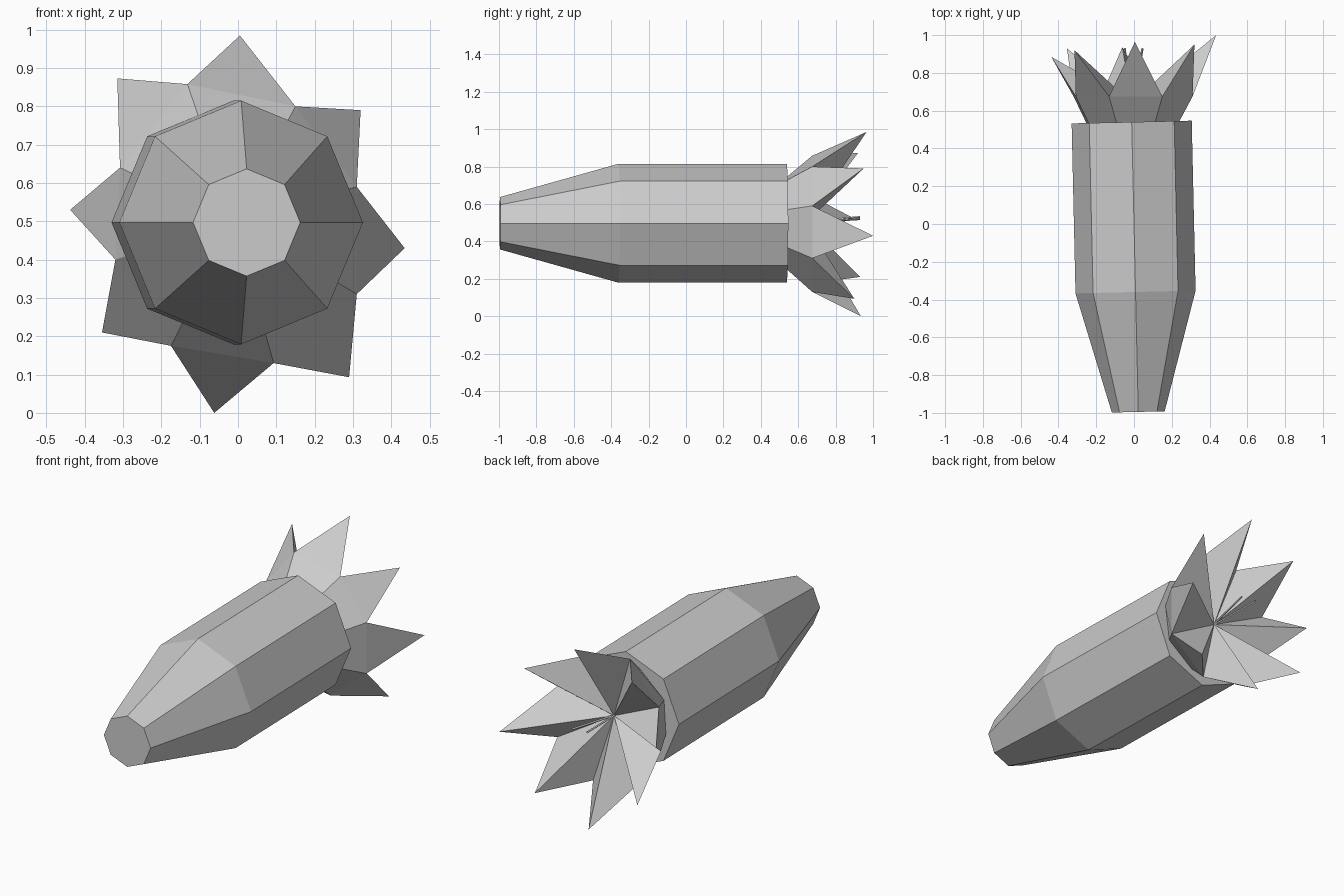
import bpy
import bmesh
from math import cos, sin, pi, radians
from mathutils import Vector, Matrix

cube = bpy.data.objects.get("Cube")
if cube:
    bpy.data.objects.remove(cube)

grey = bpy.data.materials.new("plain grey")
grey.use_nodes = True
colour = (0.6, 0.6, 0.6, 1)
grey.diffuse_color = colour
grey.node_tree.nodes["Principled BSDF"].inputs["Base Color"].default_value = colour

AXIS_Z = 0.497


def finish(name, bm):
    bmesh.ops.recalc_face_normals(bm, faces=bm.faces)
    mesh = bpy.data.meshes.new(name)
    bm.to_mesh(mesh)
    bm.free()
    mesh.materials.append(grey)
    obj = bpy.data.objects.new(name, mesh)
    bpy.context.collection.objects.link(obj)
    return obj


def bridge(bm, a, b):
    for i in range(len(a)):
        j = (i + 1) % len(a)
        bm.faces.new((a[i], a[j], b[j], b[i]))


# Eight-sided tapered body, turned very slightly about the vertical
bm = bmesh.new()
rings = []
for y, r in ((-0.995, 0.14), (-0.36, 0.318), (0.54, 0.318)):
    rings.append([bm.verts.new((r * cos(i * pi / 4), y, r * sin(i * pi / 4)))
                  for i in range(8)])
for a, b in zip(rings, rings[1:]):
    bridge(bm, a, b)
bm.faces.new(rings[0])
bm.faces.new(rings[-1])
body = finish("body", bm)
body.matrix_world = Matrix.Translation((0, 0, AXIS_Z)) @ Matrix.Rotation(radians(1.3), 4, 'Z')

# Flared crown of eight pointed petals, folded inwards to a central pit
tips = [(0.005, 0.965, 0.985), (0.32, 0.95, 0.79), (0.435, 1.0, 0.43),
        (0.29, 0.90, 0.093), (-0.062, 0.935, 0.0), (-0.355, 0.93, 0.21),
        (-0.438, 0.885, 0.53), (-0.315, 0.92, 0.873)]
notches = [(0.15, 0.80), (0.31, 0.59), (0.31, 0.31), (0.093, 0.13),
           (-0.175, 0.175), (-0.32, 0.40), (-0.308, 0.64), (-0.132, 0.858)]
bm = bmesh.new()
middle = Vector((-0.01, 0, 0.5))
pit = bm.verts.new((-0.01, 0.64, 0.5))
tip_verts = [bm.verts.new(t) for t in tips]
notch_verts = [bm.verts.new((x, 0.675, z)) for x, z in notches]
base = []
for x, z in notches:
    out = (Vector((x, 0, z)) - middle).normalized()
    base.append(bm.verts.new(middle + out * 0.255 + Vector((0, 0.535, 0))))
bridge(bm, base, notch_verts)
bm.faces.new(base)
for i, tip in enumerate(tip_verts):
    before, after = notch_verts[i - 1], notch_verts[i]
    bm.faces.new((before, after, tip))
    bm.faces.new((before, tip, pit))
    bm.faces.new((tip, after, pit))
finish("petals", bm)


# Two thin stamens rising from the pit
def stamen(name, end):
    start, end = Vector((-0.01, 0.63, 0.5)), Vector(end)
    along = end - start
    bm = bmesh.new()
    bmesh.ops.create_cone(bm, cap_ends=True, segments=4, radius1=0.006,
                          radius2=0.006, depth=along.length)
    obj = finish(name, bm)
    obj.matrix_world = (Matrix.Translation((start + end) / 2)
                        @ along.to_track_quat('Z', 'Y').to_matrix().to_4x4())


stamen("left_stamen", (0.045, 0.93, 0.52))
stamen("right_stamen", (-0.05, 0.93, 0.53))
